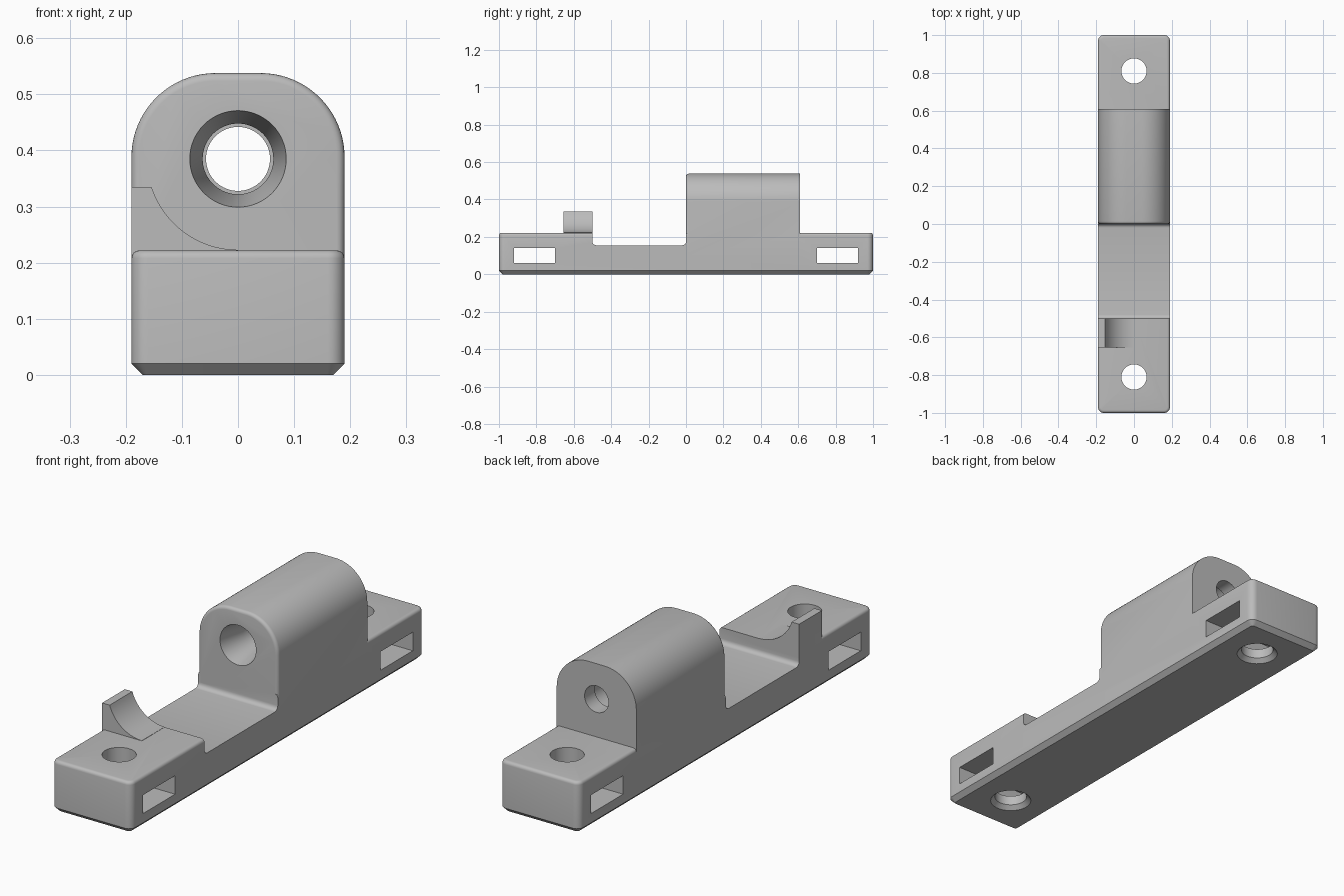
import bpy, bmesh
from math import sin, cos, pi, radians
from mathutils import Vector

cube = bpy.data.objects.get("Cube")
if cube:
    bpy.data.objects.remove(cube, do_unlink=True)

HALF_W, BASE_H, FLOOR_H = 0.19, 0.222, 0.155
BORE_Z = 0.385

grey = bpy.data.materials.new("plain grey")
grey.use_nodes = True
grey.diffuse_color = (0.5, 0.5, 0.5, 1)
grey.node_tree.nodes["Principled BSDF"].inputs["Base Color"].default_value = (0.5, 0.5, 0.5, 1)


def add_object(name, bm):
    bmesh.ops.recalc_face_normals(bm, faces=bm.faces)
    mesh = bpy.data.meshes.new(name)
    bm.to_mesh(mesh)
    bm.free()
    mesh.materials.append(grey)
    obj = bpy.data.objects.new(name, mesh)
    bpy.context.collection.objects.link(obj)
    return obj


def box(x0, x1, y0, y1, z0, z1):
    bm = bmesh.new()
    bmesh.ops.create_cube(bm, size=1)
    for v in bm.verts:
        v.co = ((x0 + x1) / 2 + v.co.x * (x1 - x0),
                (y0 + y1) / 2 + v.co.y * (y1 - y0),
                (z0 + z1) / 2 + v.co.z * (z1 - z0))
    return bm


def bevel(bm, rule, size, segments):
    edges = [e for e in bm.edges if rule(*[v.co for v in e.verts])]
    bmesh.ops.bevel(bm, geom=edges, offset=size, segments=segments,
                    profile=0.5, affect='EDGES', clamp_overlap=True)


def arc(cx, cz, r, start, end, steps):
    angles = [radians(start + (end - start) * i / steps) for i in range(steps + 1)]
    return [(cx + r * cos(a), cz + r * sin(a)) for a in angles]


def prism(points, y0, y1):
    """Extrude an x-z outline along y."""
    bm = bmesh.new()
    face = bm.faces.new([bm.verts.new((x, y0, z)) for x, z in points])
    new = bmesh.ops.extrude_face_region(bm, geom=[face])["geom"]
    bmesh.ops.translate(bm, vec=(0, y1 - y0, 0),
                        verts=[g for g in new if isinstance(g, bmesh.types.BMVert)])
    return bm


def turned(profile, place, steps=64):
    """Closed round solid from (radius, height) rings; place maps to the model."""
    bm = bmesh.new()
    rings = [[bm.verts.new(place(r * cos(2 * pi * i / steps), r * sin(2 * pi * i / steps), h))
              for i in range(steps)] for r, h in profile]
    for a, b in zip(rings, rings[1:]):
        for i in range(steps):
            j = (i + 1) % steps
            bm.faces.new((a[i], a[j], b[j], b[i]))
    bm.faces.new(rings[0])
    bm.faces.new(rings[-1])
    return bm


def combine(target, other, operation):
    mod = target.modifiers.new(operation, 'BOOLEAN')
    mod.operation, mod.object, mod.solver = operation, other, 'EXACT'
    bpy.context.view_layer.objects.active = target
    bpy.ops.object.modifier_apply(modifier=mod.name)
    bpy.data.objects.remove(other, do_unlink=True)


# Base bar: rounded corners, chamfered underside, softened top rim
bm = box(-HALF_W, HALF_W, -1, 1, 0, BASE_H)
bevel(bm, lambda a, b: abs(a.z - b.z) > 0.1, 0.03, 6)
bevel(bm, lambda a, b: max(a.z, b.z) < 0.001, 0.02, 1)
bevel(bm, lambda a, b: min(a.z, b.z) > BASE_H - 0.001, 0.014, 4)
body = add_object("bracket_body", bm)

# Lowered floor between the ends, with rounded inner corners
bm = box(-0.4, 0.4, -0.5, 0, FLOOR_H, 0.4)
bevel(bm, lambda a, b: max(a.z, b.z) < FLOOR_H + 0.001 and abs(a.x - b.x) > 0.1, 0.02, 5)
combine(body, add_object("floor_cutter", bm), 'DIFFERENCE')

# Arched housing with a rounded front rim
arch = [(HALF_W, 0.1)]
arch += arc(0.04, BORE_Z, 0.15, 0, 90, 20) + arc(-0.04, BORE_Z, 0.15, 90, 180, 20)
arch += [(-HALF_W, 0.1)]
top_fix = 0.538 - BORE_Z - 0.15
arch = [(x, z + top_fix if z > 0.2 else z) for x, z in arch]
bm = prism(arch, 0, 0.61)
bevel(bm, lambda a, b: max(a.y, b.y) < 0.001 and max(a.z, b.z) > 0.11, 0.014, 4)
combine(body, add_object("housing", bm), 'UNION')

# Cradle hook on the front end
hook = [(-HALF_W, 0.19), (0, 0.19)] + arc(0, BORE_Z, 0.162, 270, 198, 20) + [(-HALF_W, 0.335)]
combine(body, add_object("cradle_hook", prism(hook, -0.655, -0.5)), 'UNION')

# Stepped bore through the housing: flared mouth, straight barrel, back lip
bore = [(0.089, -0.02), (0.086, 0), (0.063, 0.12), (0.063, 0.54), (0.057, 0.54), (0.057, 0.7)]
bm = turned(bore, lambda u, v, h: Vector((u, h, BORE_Z + v)))
combine(body, add_object("bore_cutter", bm), 'DIFFERENCE')

# Countersunk screw hole and cross slot at each end
screw = [(0.095, -0.01), (0.085, 0), (0.067, 0.018), (0.067, 0.3)]
for side in (-1, 1):
    bm = turned(screw, lambda u, v, h: Vector((u, side * 0.81 + v, h)), 48)
    combine(body, add_object("screw_cutter", bm), 'DIFFERENCE')
    bm = box(-0.4, 0.4, side * 0.81 - 0.11, side * 0.81 + 0.11, 0.06, 0.14)
    combine(body, add_object("slot_cutter", bm), 'DIFFERENCE')

# Smooth curved surfaces, keep crisp edges
bpy.ops.object.select_all(action='DESELECT')
body.select_set(True)
bpy.context.view_layer.objects.active = body
bpy.ops.object.shade_smooth_by_angle(angle=radians(30))
